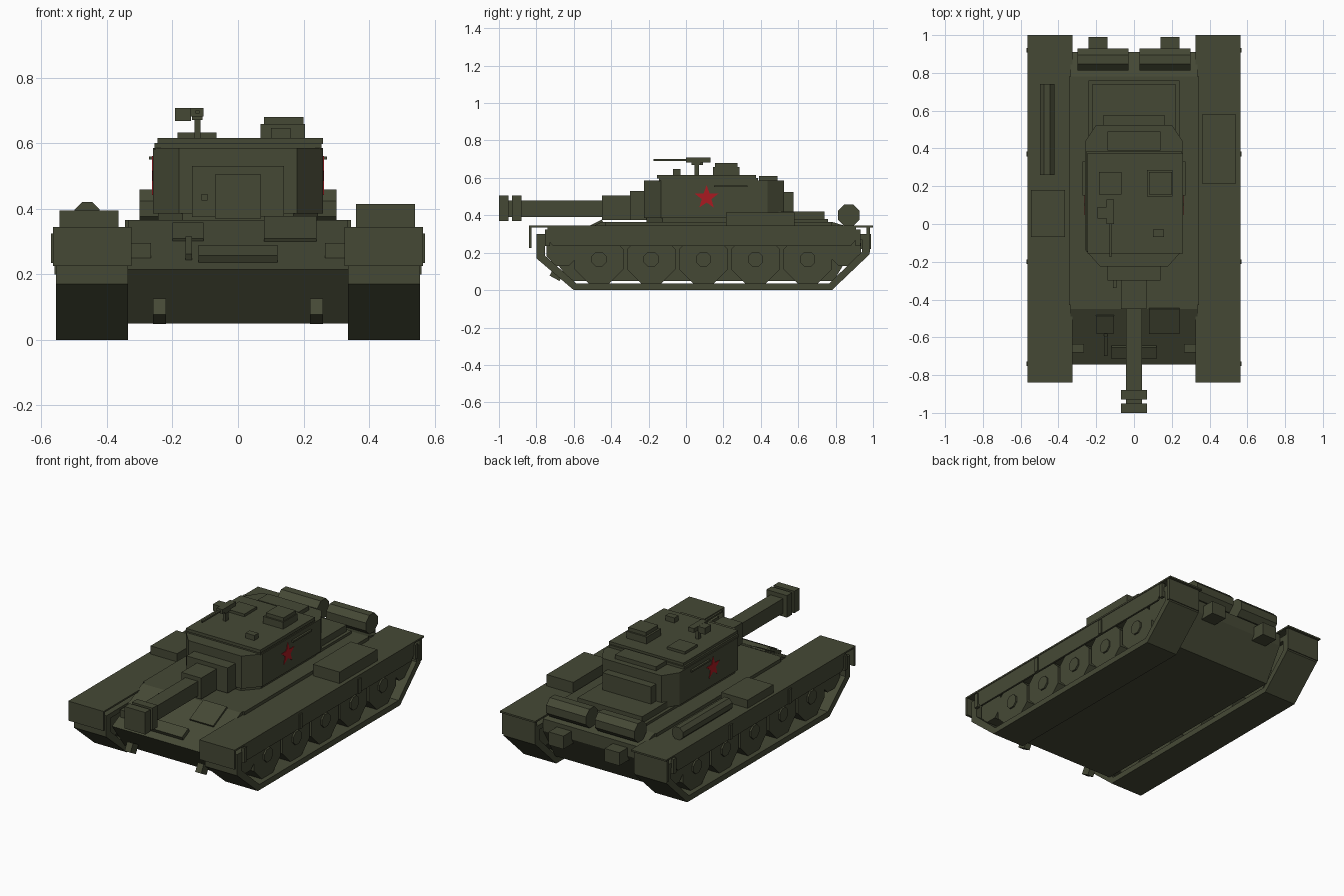
import bpy, bmesh, math
from mathutils import Vector

cube = bpy.data.objects.get("Cube")
if cube:
    bpy.data.objects.remove(cube, do_unlink=True)


def material(name, rgb):
    m = bpy.data.materials.new(name)
    m.use_nodes = True
    col = (*rgb, 1)
    m.diffuse_color = col
    m.node_tree.nodes["Principled BSDF"].inputs["Base Color"].default_value = col
    return m


OLIVE = material("olive green", (0.06, 0.066, 0.036))
RED = material("star red", (0.4, 0.01, 0.015))


def finish(name, bm, mat=OLIVE):
    bmesh.ops.recalc_face_normals(bm, faces=bm.faces)
    me = bpy.data.meshes.new(name)
    bm.to_mesh(me)
    bm.free()
    me.materials.append(mat)
    ob = bpy.data.objects.new(name, me)
    bpy.context.collection.objects.link(ob)
    return ob


def box(name, x, y, z, tilt=0):
    """Box from ranges on each axis, optionally tilted about its x axis."""
    bm = bmesh.new()
    bmesh.ops.create_cube(bm, size=1)
    for v in bm.verts:
        v.co = Vector((v.co[i] * (r[1] - r[0]) for i, r in enumerate((x, y, z))))
    ob = finish(name, bm)
    ob.location = [sum(r) / 2 for r in (x, y, z)]
    ob.rotation_euler.x = tilt
    return ob


def extrude(name, pts, axis, lo, hi, mat=OLIVE):
    """Extrude a closed outline: (y, z) points along x, or (x, y) points along z."""
    place = (lambda p, d: (d, *p)) if axis == "x" else (lambda p, d: (*p, d))
    bm = bmesh.new()
    face = bm.faces.new([bm.verts.new(place(p, lo)) for p in pts])
    ext = bmesh.ops.extrude_face_region(bm, geom=[face])["geom"]
    step = Vector(place((0, 0), hi - lo))
    bmesh.ops.translate(bm, vec=step, verts=[g for g in ext if isinstance(g, bmesh.types.BMVert)])
    return finish(name, bm, mat)


def polygon(y, z, r, n=8):
    """Regular outline with a flat bottom; r is the distance to the flats."""
    c = r / math.cos(math.pi / n)
    return [(y + c * math.cos((i + .5) * math.tau / n), z + c * math.sin((i + .5) * math.tau / n))
            for i in range(n)]


def band(name, outer, inner, lo, hi):
    """Closed ring between two outlines, extruded along x."""
    bm = bmesh.new()
    rings = [[bm.verts.new((x, *p)) for p in pts]
             for x, pts in ((lo, outer), (hi, outer), (hi, inner), (lo, inner))]
    n = len(outer)
    for a, b in zip(rings, rings[1:] + rings[:1]):
        for i in range(n):
            j = (i + 1) % n
            bm.faces.new((a[i], a[j], b[j], b[i]))
    return finish(name, bm)


def span(side, a, b):
    return tuple(sorted((side * a, side * b)))


# Hull with sloped nose and tail
extrude("hull", [(-.62, .05), (-.745, .215), (-.45, .365), (.78, .365), (.91, .325),
                 (.91, .25), (.79, .05)], "x", -.335, .335)
box("hull_roof_edge", (-.345, .345), (-.43, .78), (.34, .365))
box("engine_deck", (-.22, .22), (.2, .74), (.36, .42))
box("engine_deck_base", (-.24, .24), (.2, .76), (.36, .38))

# Running gear, fenders and rear fittings on both sides
outer = [(-.6, 0), (.78, 0), (.98, .19), (.98, .3), (-.8, .3), (-.8, .17)]
inner = [(-.585, .035), (.765, .035), (.94, .205), (.94, .27), (-.755, .27), (-.755, .185)]
for s, tag in ((1, "left"), (-1, "right")):
    band(f"{tag}_track", outer, inner, *span(s, .335, .555))
    for i in range(5):
        y = -.465 + i * .279
        extrude(f"{tag}_road_wheel", polygon(y, .165, .13), "x", *span(s, .36, .525))
        extrude(f"{tag}_wheel_hub", polygon(y, .165, .04), "x", *span(s, .52, .535))
    for y, z, r in ((-.66, .215, .085), (.85, .215, .085)):
        extrude(f"{tag}_end_wheel", polygon(y, z, r), "x", *span(s, .36, .525))
    box(f"{tag}_fender", span(s, .325, .565), (-.84, 1), (.335, .345))
    box(f"{tag}_front_flap", span(s, .325, .565), (-.84, -.825), (.225, .34))
    box(f"{tag}_rear_flap", span(s, .335, .56), (.965, .985), (.2, .34))
    extrude(f"{tag}_skirt", [(-.74, .34), (-.74, .27), (-.71, .235), (.88, .235),
                             (.91, .27), (.91, .34)], "x", *span(s, .55, .562))
    for y in (-.74, -.2, .37, .92):
        box(f"{tag}_skirt_bracket", span(s, .55, .57), (y - .013, y + .013), (.235, .325))
    box(f"{tag}_tow_hook", span(s, .22, .26), (-.72, -.66), (.06, .115), -.5)
    box(f"{tag}_headlight", span(s, .265, .325), (-.68, -.635), (.25, .295))
    extrude(f"{tag}_fuel_drum", polygon(.87, .4, .058), "x", *span(s, .03, .3))
    box(f"{tag}_exhaust_box", span(s, .14, .24), (.88, .99), (.22, .3))

# Fender stowage
box("left_stowage_box", (.36, .54), (.215, .58), (.345, .415))
box("right_stowage_box", (-.545, -.365), (-.07, .18), (.345, .395))
log = extrude("unditching_log", polygon(0, 0, .038), "x", -.24, .24)
log.rotation_euler.z = math.pi / 2
log.location = (-.46, .5, .382)

# Nose plate fittings
slope = math.atan2(.15, .295)
box("driver_hatch", (.08, .24), (-.585, -.435), (.315, .345), slope)
box("nose_hatch", (-.2, -.105), (-.58, -.475), (.31, .335), slope)
box("nose_lever", (-.16, -.14), (-.7, -.58), (.265, .29), slope)
box("splash_plate", (-.12, .12), (-.71, -.64), (.235, .275), slope)

# Turret shell: an eight-sided prism with a stepped roof
half = [(.18, -.225), (.26, -.135), (.26, .435), (.2, .525)]
shell = half + [(-x, y) for x, y in reversed(half)]
extrude("turret_shell", shell, "z", .385, .585)
extrude("turret_ring", [(x * .94, y * .94) for x, y in shell], "z", .36, .39)
box("turret_roof_step", (-.255, .255), (-.145, .385), (.58, .6))
box("turret_roof", (-.245, .26), (-.155, .375), (.597, .616))
box("turret_rear_vent", (-.14, .14), (.39, .49), (.57, .61))
box("turret_rear_bin", (-.165, .165), (.5, .575), (.41, .525))
for s, tag in ((1, "left"), (-1, "right")):
    box(f"{tag}_handrail", span(s, .255, .272), (.15, .33), (.55, .56))
    star = [((.11 + r * math.sin(i * math.pi / 5)), .495 + r * math.cos(i * math.pi / 5))
            for i, r in enumerate([.066, .027] * 5)]
    extrude(f"{tag}_star", star, "x", *span(s, .258, .263), RED)

# Main gun, from mantlet to muzzle
box("gun_mantlet", (-.14, .14), (-.3, -.2), (.375, .53))
box("gun_root", (-.07, .065), (-.45, -.28), (.375, .505))
box("gun_barrel", (-.043, .043), (-.99, -.43), (.39, .48))
box("muzzle_collar", (-.07, .07), (-.93, -.88), (.37, .505))
box("muzzle_tip", (-.07, .07), (-1, -.95), (.37, .505))
box("gun_sight", (-.112, -.093), (-.34, -.29), (.425, .445))

# Roof fittings
box("cupola", (.068, .205), (.145, .285), (.61, .658))
box("cupola_lid", (.08, .2), (.155, .275), (.655, .68))
box("loader_hatch", (-.185, -.065), (.155, .275), (.61, .632))
box("periscope", (.1, .16), (-.07, -.03), (.61, .647))

# Roof machine gun
box("machine_gun_post", (-.133, -.115), (.045, .07), (.61, .69))
box("machine_gun_cradle", (-.14, -.108), (.03, .08), (.67, .69))
box("machine_gun_body", (-.145, -.105), (0, .13), (.682, .708))
box("machine_gun_barrel", (-.13, -.118), (-.175, .01), (.69, .7))
box("ammunition_box", (-.192, -.143), (.03, .09), (.668, .707))
